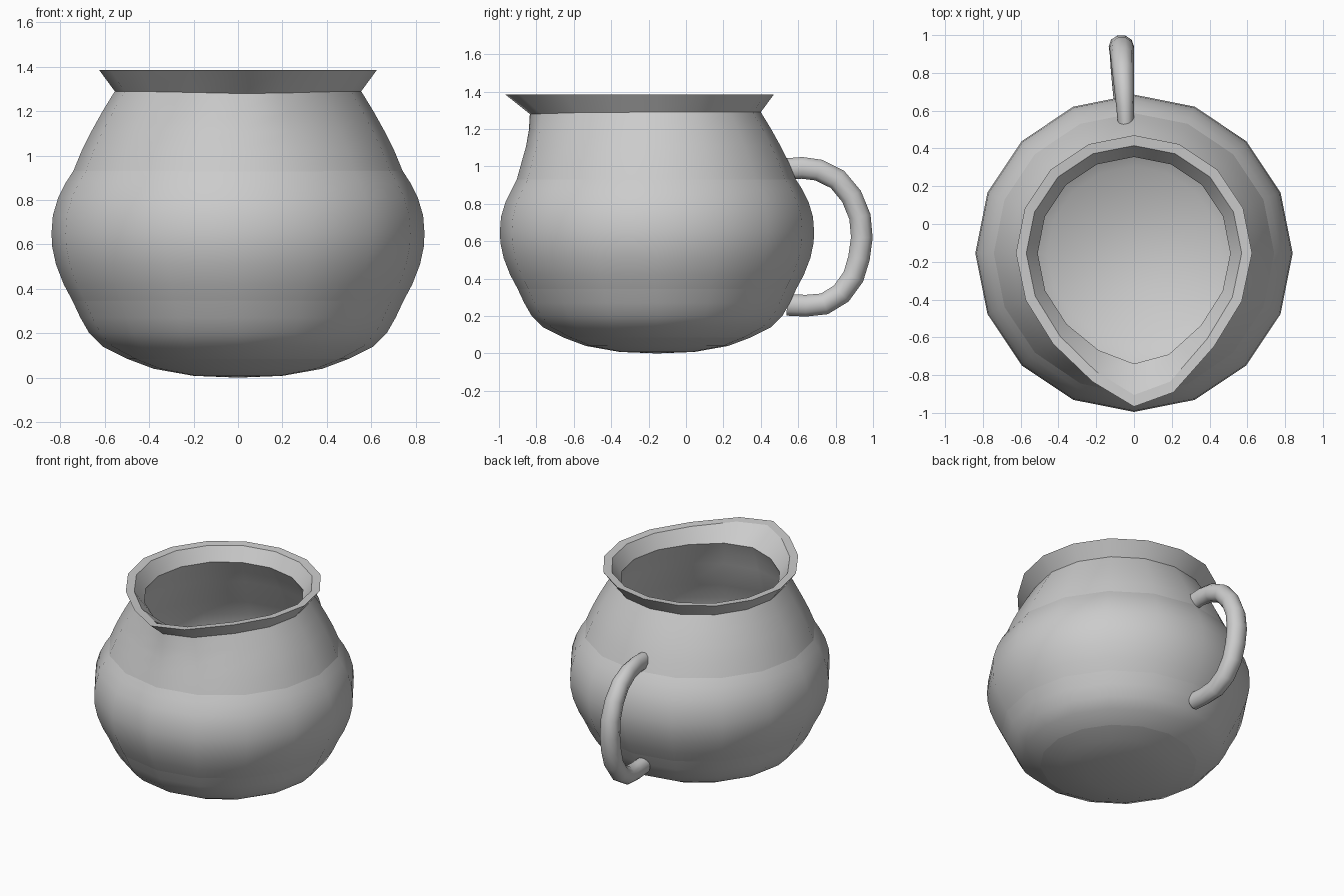
import bpy, bmesh
from math import cos, sin, pi, radians
from mathutils import Vector

if "Cube" in bpy.data.objects:
    bpy.data.objects.remove(bpy.data.objects["Cube"])

SEG = 16      # sides of the jug body
CY = -0.155   # body axis in y


def finish(bm, name, angle):
    bmesh.ops.recalc_face_normals(bm, faces=bm.faces)
    mesh = bpy.data.meshes.new(name)
    bm.to_mesh(mesh)
    bm.free()
    ob = bpy.data.objects.new(name, mesh)
    bpy.context.collection.objects.link(ob)
    bpy.ops.object.select_all(action='DESELECT')
    ob.select_set(True)
    bpy.context.view_layer.objects.active = ob
    bpy.ops.object.shade_smooth_by_angle(angle=radians(angle), keep_sharp_edges=True)
    return ob


def bridge(bm, a, b):
    n = len(a)
    return [bm.faces.new((a[i], a[(i + 1) % n], b[(i + 1) % n], b[i])) for i in range(n)]


# Spout pull by steps away from the front vertex (negative = left side)
PULL = {0: 1.0, 1: 0.85, 2: 0.28, 3: 0.08, -1: 0.55, -2: 0.2, -3: 0.05}


def body_ring(bm, r, z, pull):
    ring = []
    for k in range(SEG):
        step = k if k <= SEG // 2 else k - SEG
        a = 2 * pi * k / SEG
        off = pull * PULL.get(step, 0)
        x = r * sin(a) * (1 - 0.8 * off)
        ring.append(bm.verts.new((x, CY - r * cos(a) - off, z - 0.08 * off * (z < 1.3))))
    return ring


# Jug body: (radius, height, spout pull), outer wall, lip, then inner wall
profile = [
    (0.20, 0.008, 0), (0.38, 0.04, 0), (0.50, 0.085, 0), (0.61, 0.14, 0),
    (0.67, 0.20, 0), (0.71, 0.27, 0), (0.745, 0.345, 0), (0.785, 0.42, 0),
    (0.82, 0.51, 0), (0.837, 0.59, 0), (0.84, 0.65, 0), (0.834, 0.73, 0),
    (0.81, 0.81, 0), (0.775, 0.88, 0), (0.742, 0.93, 0.008), (0.705, 1.02, 0.02),
    (0.66, 1.11, 0.04), (0.61, 1.20, 0.075), (0.555, 1.29, 0.125),
    (0.625, 1.385, 0.187), (0.57, 1.38, 0.18), (0.51, 1.29, 0.075),
    (0.56, 1.20, 0.06), (0.61, 1.11, 0.03), (0.69, 0.93, 0), (0.76, 0.81, 0),
    (0.79, 0.65, 0), (0.77, 0.51, 0), (0.695, 0.345, 0), (0.61, 0.22, 0),
    (0.46, 0.14, 0), (0.20, 0.065, 0)]
CREASES = (2, 6, 14, 18, 19, 20, 21)
bm = bmesh.new()
rings = [body_ring(bm, *p) for p in profile]
for a, b in zip(rings, rings[1:]):
    bridge(bm, a, b)
for ring, z in ((rings[0], 0.0), (rings[-1], 0.05)):
    centre = bm.verts.new((0, CY, z))
    for i in range(SEG):
        bm.faces.new((centre, ring[i], ring[(i + 1) % SEG]))
for c in CREASES:
    for i in range(SEG):
        bm.edges.get((rings[c][i], rings[c][(i + 1) % SEG])).smooth = False
finish(bm, "jug_body", 50)

# Handle: oval section swept along a side-view path of (y, z, half width)
path = [(0.53, 0.985, 0.043), (0.62, 0.992, 0.047), (0.71, 0.98, 0.052),
        (0.81, 0.93, 0.058), (0.885, 0.84, 0.062), (0.93, 0.73, 0.065),
        (0.94, 0.62, 0.067), (0.925, 0.51, 0.066), (0.895, 0.41, 0.064),
        (0.83, 0.32, 0.062), (0.74, 0.265, 0.058), (0.64, 0.255, 0.053),
        (0.54, 0.26, 0.05)]
SIDES = 10
bm = bmesh.new()
loops = []
for i, (y, z, w) in enumerate(path):
    p, q = path[max(i - 1, 0)], path[min(i + 1, len(path) - 1)]
    t = Vector((0, q[0] - p[0], q[1] - p[1])).normalized()
    n = Vector((0, -t.z, t.y))
    loops.append([bm.verts.new(Vector((-w, y, z)) + Vector((w * cos(a), 0, 0)) + n * 0.061 * sin(a))
                  for a in (2 * pi * j / SIDES for j in range(SIDES))])
for a, b in zip(loops, loops[1:]):
    bridge(bm, a, b)
bm.faces.new(loops[0])
bm.faces.new(loops[-1])
finish(bm, "handle", 50)
